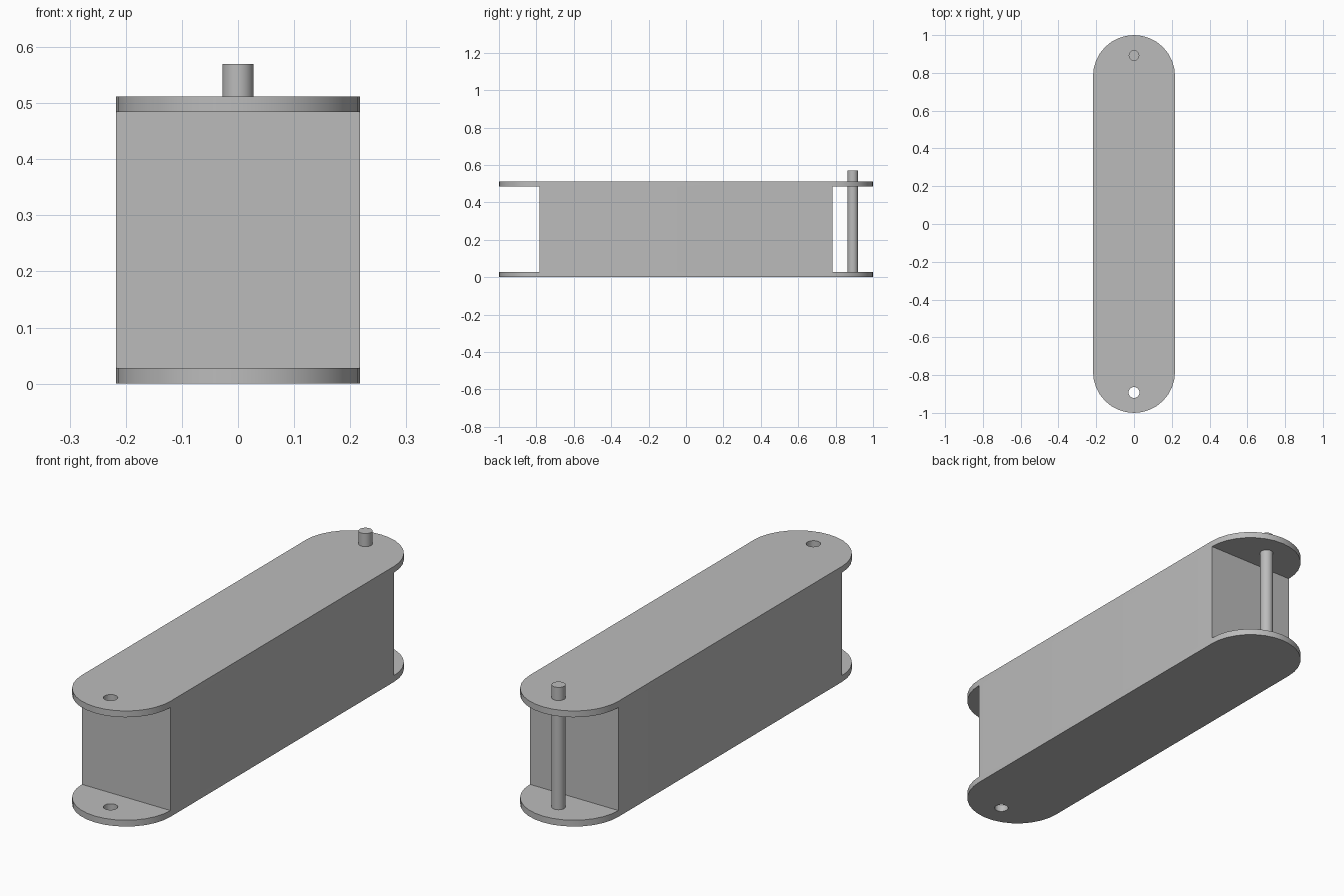
import bpy, bmesh
from math import sin, cos, pi

if "Cube" in bpy.data.objects:
    bpy.data.objects.remove(bpy.data.objects["Cube"], do_unlink=True)

# Overall sizes
R = 0.217            # end radius and half width
STRAIGHT = 1 - R     # half length of the solid block
HEIGHT = 0.512
PLATE = 0.028        # plate thickness
PIN_Y, PIN_R, PIN_TOP = 0.892, 0.028, 0.57
ARC = 16             # segments in each rounded end

gray = bpy.data.materials.new("plain_gray")
gray.use_nodes = True
gray.diffuse_color = (0.5, 0.5, 0.5, 1)
gray.node_tree.nodes["Principled BSDF"].inputs["Base Color"].default_value = (0.5, 0.5, 0.5, 1)


def prism(name, outline, z0, z1):
    """Extrude a flat outline from z0 up to z1."""
    bm = bmesh.new()
    base = bm.faces.new([bm.verts.new((x, y, z0)) for x, y in outline])
    top = bmesh.ops.extrude_face_region(bm, geom=[base], use_keep_orig=True)["geom"]
    bmesh.ops.translate(bm, vec=(0, 0, z1 - z0),
                        verts=[v for v in top if isinstance(v, bmesh.types.BMVert)])
    bmesh.ops.recalc_face_normals(bm, faces=bm.faces)
    mesh = bpy.data.meshes.new(name)
    bm.to_mesh(mesh)
    bm.free()
    mesh.materials.append(gray)
    obj = bpy.data.objects.new(name, mesh)
    bpy.context.collection.objects.link(obj)
    return obj


def arc(cy, r, start, sweep, n):
    return [(r * cos(start + sweep * i / n), cy + r * sin(start + sweep * i / n))
            for i in range(n + 1)]


def circle(cy, r, n=32):
    return arc(cy, r, 0, 2 * pi, n)[:-1]


def cut(target, cutter):
    cutter.hide_render = True
    cutter.hide_set(True)
    mod = target.modifiers.new(cutter.name, 'BOOLEAN')
    mod.operation = 'DIFFERENCE'
    mod.solver = 'EXACT'
    mod.object = cutter


def smooth(obj):
    bpy.ops.object.select_all(action='DESELECT')
    obj.select_set(True)
    bpy.context.view_layer.objects.active = obj
    bpy.ops.object.shade_smooth_by_angle(angle=pi / 6)


# Link body: one rounded bar with both ends notched into a pair of plates
body = prism("link_body",
             arc(STRAIGHT, R, 0, pi, ARC) + arc(-STRAIGHT, R, pi, pi, ARC), 0, HEIGHT)
smooth(body)
for side, label in ((-1, "front"), (1, "back")):
    near, far = side * STRAIGHT, side * 1.2
    notch = prism(label + "_notch_cutter",
                  [(-0.4, near), (0.4, near), (0.4, far), (-0.4, far)],
                  PLATE, HEIGHT - PLATE)
    cut(body, notch)

# Pin hole through both front plates
cut(body, prism("pin_hole_cutter", circle(-PIN_Y, PIN_R + 0.001), -0.1, HEIGHT + 0.1))

# Hinge pin at the back, rising above the top plate
pin = prism("hinge_pin", circle(PIN_Y, PIN_R), PLATE / 2, PIN_TOP)
smooth(pin)
